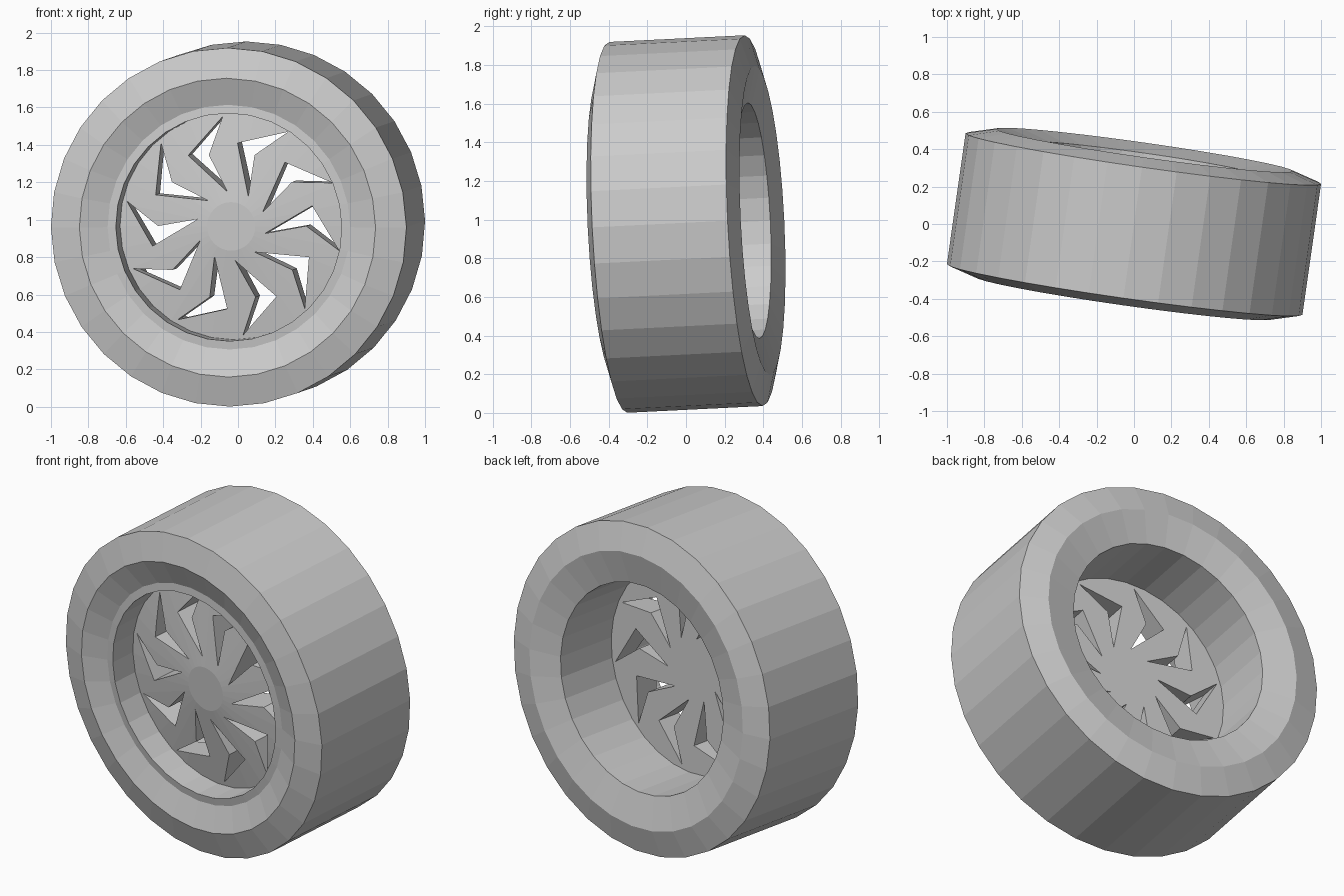
import bpy, bmesh
from math import cos, sin, pi, radians
from mathutils import Matrix

if "Cube" in bpy.data.objects:
    bpy.data.objects.remove(bpy.data.objects["Cube"], do_unlink=True)

grey = bpy.data.materials.new("plain grey")
grey.use_nodes = True
grey.diffuse_color = (0.6, 0.6, 0.6, 1)
grey.node_tree.nodes["Principled BSDF"].inputs["Base Color"].default_value = (0.6, 0.6, 0.6, 1)

SEGMENTS = 32
SLOTS = 10
# The whole wheel leans back a little and is turned about the vertical
POSE = Matrix.Translation((0, 0, 0.977)) @ Matrix.Rotation(radians(-8.1), 4, 'Z') \
    @ Matrix.Rotation(radians(2.8), 4, 'X')


def finish(bm, name):
    bmesh.ops.remove_doubles(bm, verts=bm.verts, dist=1e-5)
    bmesh.ops.recalc_face_normals(bm, faces=bm.faces)
    mesh = bpy.data.meshes.new(name)
    bm.to_mesh(mesh)
    bm.free()
    mesh.materials.append(grey)
    obj = bpy.data.objects.new(name, mesh)
    bpy.context.scene.collection.objects.link(obj)
    obj.matrix_world = POSE
    return obj


def lathe(name, profile, closed):
    """Turn a (radius, y) profile about the wheel's axle."""
    bm = bmesh.new()
    verts = [bm.verts.new((r, y, 0)) for r, y in profile]
    pairs = list(zip(verts, verts[1:]))
    if closed:
        pairs.append((verts[-1], verts[0]))
    edges = [bm.edges.new(p) for p in pairs]
    bmesh.ops.spin(bm, geom=verts + edges, cent=(0, 0, 0), axis=(0, 1, 0),
                   angle=2 * pi, steps=SEGMENTS)
    return finish(bm, name)


# Tyre: tread, bulged side walls, front lip and inner barrel
lathe("tyre", [(0.96, -0.354), (0.80, -0.40), (0.655, -0.347), (0.61, -0.352),
               (0.61, 0.354), (0.80, 0.40), (0.96, 0.354)], True)

# Wheel disc: shallow cone with a flat hub, rim embedded in the barrel
disc = lathe("wheel_disc", [(0, -0.26), (0.13, -0.26), (0.615, -0.19),
                            (0.615, -0.053), (0, -0.053)], False)

# Chevron slots as (radius, degrees): inner tip, apex, outer tip, notch
chevron = [(0.185, -12), (0.445, 14), (0.587, -13), (0.40, 0)]
bm = bmesh.new()
for i in range(SLOTS):
    turn = 2 * pi * i / SLOTS
    ring = []
    for r, deg in chevron:
        a = turn + radians(deg)
        ring.append(bm.verts.new((r * cos(a), -0.5, r * sin(a))))
    face = bm.faces.new(ring)
    grown = bmesh.ops.extrude_face_region(bm, geom=[face])["geom"]
    bmesh.ops.translate(bm, vec=(0, 0.6, 0),
                        verts=[v for v in grown if isinstance(v, bmesh.types.BMVert)])
cutter = finish(bm, "slot_cutter")
cutter.hide_render = True

# Cut the slots, then drop the helper
cut = disc.modifiers.new("slots", 'BOOLEAN')
cut.operation = 'DIFFERENCE'
cut.solver = 'EXACT'
cut.object = cutter
bpy.context.view_layer.update()
result = bpy.data.meshes.new_from_object(disc.evaluated_get(bpy.context.evaluated_depsgraph_get()))
disc.modifiers.clear()
disc.data = result
bpy.data.objects.remove(cutter, do_unlink=True)
